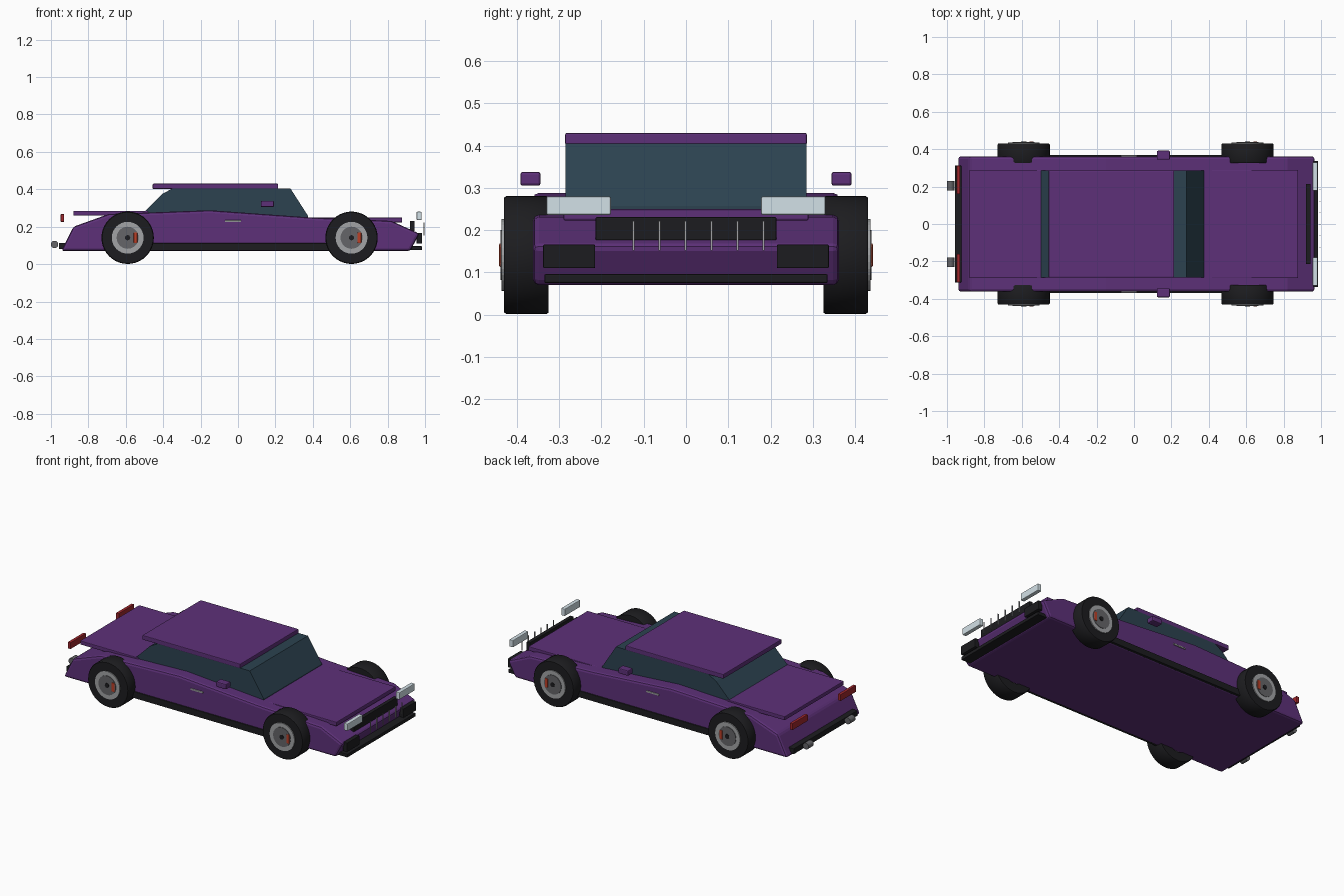
import bpy, bmesh, math
from mathutils import Matrix

if "Cube" in bpy.data.objects:
    bpy.data.objects.remove(bpy.data.objects["Cube"])


def material(name, r, g, b):
    m = bpy.data.materials.new(name)
    m.diffuse_color = (r, g, b, 1)
    m.use_nodes = True
    m.node_tree.nodes["Principled BSDF"].inputs["Base Color"].default_value = m.diffuse_color
    return m


PAINT = material("purple_paint", 0.11, 0.03, 0.19)
GLASS = material("tinted_glass", 0.025, 0.055, 0.08)
BLACK = material("black_trim", 0.012, 0.012, 0.014)
RED = material("red_lamp", 0.35, 0.02, 0.025)
CALIPER = material("caliper_red", 0.5, 0.05, 0.02)
LAMP = material("clear_lamp", 0.65, 0.75, 0.8)
SILVER = material("silver_rim", 0.36, 0.37, 0.38)
STEEL = material("dark_steel", 0.13, 0.13, 0.14)


def finish(name, bm, mat, bevel=0.0, segments=2):
    bmesh.ops.recalc_face_normals(bm, faces=bm.faces[:])
    me = bpy.data.meshes.new(name)
    bm.to_mesh(me)
    bm.free()
    me.materials.append(mat)
    ob = bpy.data.objects.new(name, me)
    bpy.context.collection.objects.link(ob)
    if bevel:
        mod = ob.modifiers.new("Bevel", 'BEVEL')
        mod.width = bevel
        mod.segments = segments
        mod.limit_method = 'ANGLE'
        mod.angle_limit = math.radians(40)
    return ob


def box(name, mat, x, y, z, bevel=0.003):
    # x, y, z are (min, max) ranges
    bm = bmesh.new()
    bmesh.ops.create_cube(bm, size=1)
    for v in bm.verts:
        for i, (a, b) in enumerate((x, y, z)):
            v.co[i] = (a + b) / 2 + v.co[i] * (b - a)
    return finish(name, bm, mat, bevel)


def pair(name, mat, x, y, z, bevel=0.003):
    box(name + "_left", mat, x, y, z, bevel)
    box(name + "_right", mat, x, (-y[1], -y[0]), z, bevel)


def extrude_profile(name, mat, pts, half, bevel=0.0):
    bm = bmesh.new()
    f = bm.faces.new([bm.verts.new((x, -half, z)) for x, z in pts])
    r = bmesh.ops.extrude_face_region(bm, geom=[f])
    for v in r["geom"]:
        if isinstance(v, bmesh.types.BMVert):
            v.co.y = half
    return finish(name, bm, mat, bevel)


def lathe_y(name, mat, x, z, side, rings, steps=40):
    # rings: closed (radius, y) section swept around the y axis
    bm = bmesh.new()
    loops = []
    for i in range(steps):
        a = 2 * math.pi * i / steps
        loops.append([bm.verts.new((x + r * math.cos(a), y * side, z + r * math.sin(a)))
                      for r, y in rings])
    for i in range(steps):
        p, q = loops[i], loops[(i + 1) % steps]
        for j in range(len(rings)):
            k = (j + 1) % len(rings)
            bm.faces.new((p[j], p[k], q[k], q[j]))
    ob = finish(name, bm, mat)
    for f in ob.data.polygons:
        f.use_smooth = True
    ob.data.set_sharp_from_angle(angle=math.radians(35))


def cylinder_y(name, mat, x, y, z, r, depth, segs=32):
    bm = bmesh.new()
    bmesh.ops.create_cone(bm, cap_ends=True, segments=segs, radius1=r, radius2=r, depth=depth,
                          matrix=Matrix.Translation((x, y, z)) @ Matrix.Rotation(math.pi / 2, 4, 'X'))
    finish(name, bm, mat)


# Main body, cabin glass and overlapping panels
extrude_profile("body", PAINT, [
    (-0.945, 0.07), (0.92, 0.07), (0.97, 0.163), (0.82, 0.231), (0.38, 0.25),
    (-0.15, 0.288), (-0.69, 0.268), (-0.88, 0.2)], 0.362, 0.014)
extrude_profile("cabin_glass", GLASS, [
    (-0.51, 0.255), (-0.5, 0.28), (-0.405, 0.375), (-0.35, 0.405), (0.28, 0.405),
    (0.375, 0.257), (0.375, 0.23)], 0.285)
box("roof", PAINT, (-0.456, 0.215), (-0.286, 0.286), (0.402, 0.43), 0.004)
box("hood_panel", PAINT, (0.37, 0.878), (-0.29, 0.29), (0.223, 0.249), 0.004)
box("rear_deck", PAINT, (-0.88, -0.48), (-0.29, 0.29), (0.26, 0.284), 0.004)

# Side trim
pair("side_skirt", BLACK, (-0.48, 0.5), (0.35, 0.37), (0.072, 0.112))
pair("mirror", PAINT, (0.122, 0.192), (0.344, 0.392), (0.305, 0.338), 0.006)
pair("door_handle", SILVER, (-0.07, 0.016), (0.355, 0.368), (0.225, 0.235), 0.002)

# Front end
box("grille", BLACK, (0.92, 0.944), (-0.214, 0.214), (0.176, 0.231))
for i in range(6):
    y = -0.124 + i * 0.0615
    box(f"grille_bar_{i}", SILVER, (0.992, 0.998), (y - 0.002, y + 0.002), (0.152, 0.222), 0)
pair("headlight", LAMP, (0.955, 0.981), (0.178, 0.33), (0.236, 0.28), 0.004)
pair("air_intake", BLACK, (0.955, 0.984), (0.215, 0.338), (0.11, 0.166))
box("front_splitter", BLACK, (0.92, 0.984), (-0.335, 0.335), (0.075, 0.096))

# Rear end
pair("tail_light", RED, (-0.948, -0.929), (0.16, 0.312), (0.226, 0.267))
box("rear_diffuser", BLACK, (-0.958, -0.92), (-0.312, 0.312), (0.08, 0.114))
for side, tag in ((1, "left"), (-1, "right")):
    cylinder_y("exhaust_" + tag, STEEL, -0.981, side * 0.204, 0.105, 0.02, 0.05, 20)

# Wheels
for wx, end in ((-0.59, "rear"), (0.607, "front")):
    for s, tag in ((1, "left"), (-1, "right")):
        n = f"{end}_{tag}_"
        wz = 0.141
        lathe_y(n + "tyre", BLACK, wx, wz, s, [
            (0.08, 0.325), (0.136, 0.325), (0.14, 0.331), (0.14, 0.424), (0.136, 0.43), (0.08, 0.43)])
        cylinder_y(n + "rim", SILVER, wx, s * 0.385, wz, 0.085, 0.102)
        cylinder_y(n + "brake_disc", STEEL, wx, s * 0.42, wz, 0.059, 0.038)
        cylinder_y(n + "hub_cap", BLACK, wx, s * 0.425, wz, 0.014, 0.034, 16)
        box(n + "caliper", CALIPER, (wx + 0.032, wx + 0.052),
            tuple(sorted((s * 0.41, s * 0.442))), (0.113, 0.169), 0.003)
